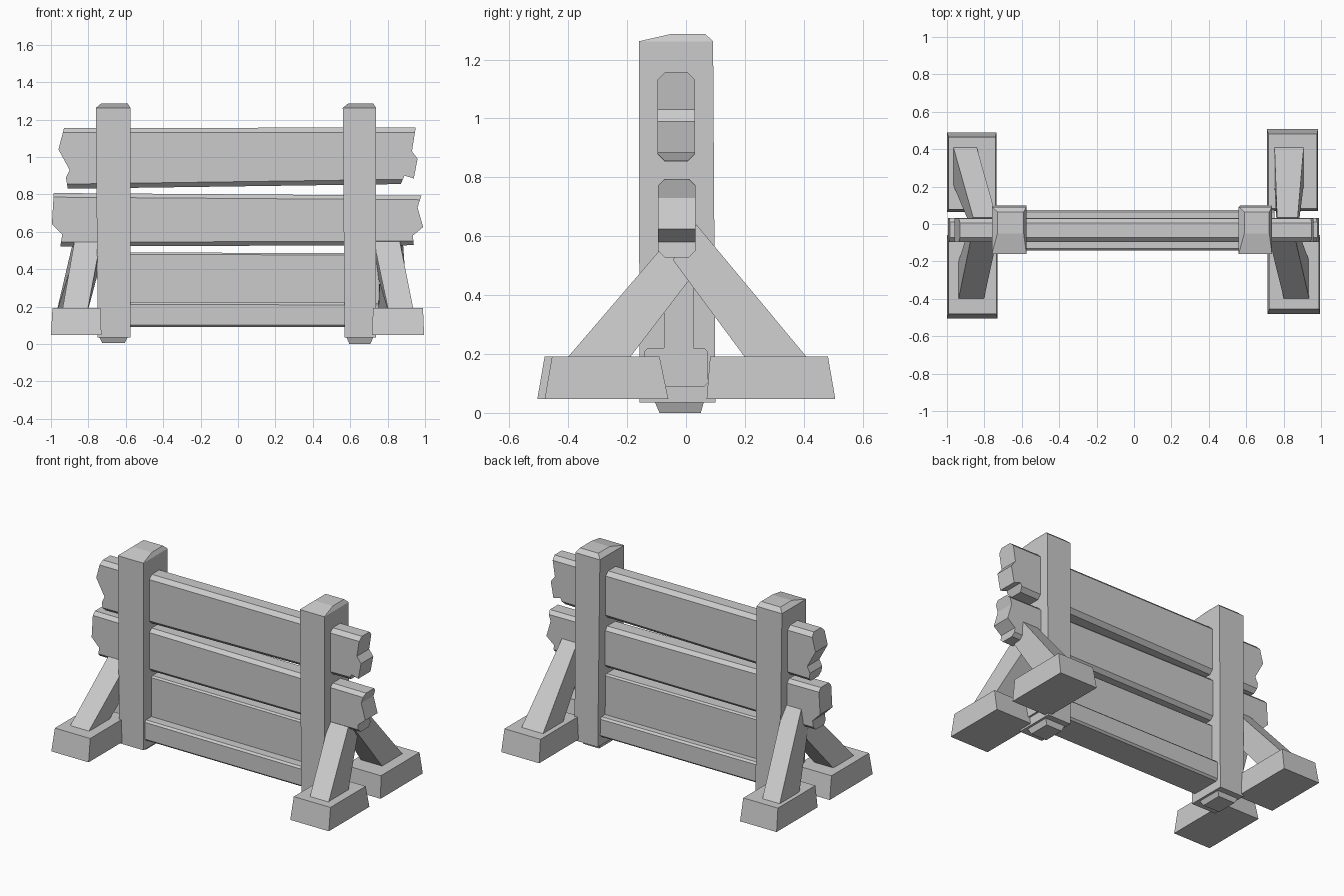
import bpy, bmesh

if "Cube" in bpy.data.objects:
    bpy.data.objects.remove(bpy.data.objects["Cube"])


def finish(name, bm):
    bmesh.ops.recalc_face_normals(bm, faces=bm.faces)
    mesh = bpy.data.meshes.new(name)
    bm.to_mesh(mesh)
    bm.free()
    ob = bpy.data.objects.new(name, mesh)
    bpy.context.collection.objects.link(ob)
    return ob


def loft(name, rings):
    """Skin a stack of equal-length point rings and cap both ends."""
    bm = bmesh.new()
    vs = [[bm.verts.new(p) for p in r] for r in rings]
    n = len(vs[0])
    for a, b in zip(vs, vs[1:]):
        for i in range(n):
            j = (i + 1) % n
            bm.faces.new((a[i], a[j], b[j], b[i]))
    bm.faces.new(vs[0])
    bm.faces.new(vs[-1])
    return finish(name, bm)


def rect(x0, x1, y0, y1, z):
    return [(x0, y0, z), (x1, y0, z), (x1, y1, z), (x0, y1, z)]


def plank(name, outline, y0, y1, chamfer):
    """Extrude a front outline through y, then chamfer the long edges."""
    bm = bmesh.new()
    face = bm.faces.new([bm.verts.new((x, y0, z)) for x, z in outline])
    ext = bmesh.ops.extrude_face_region(bm, geom=[face], use_keep_orig=True)
    for v in ext['geom']:
        if isinstance(v, bmesh.types.BMVert):
            v.co.y = y1
    bmesh.ops.recalc_face_normals(bm, faces=bm.faces)
    long_edges = [e for e in bm.edges if e.calc_length() > 1]
    bmesh.ops.bevel(bm, geom=long_edges, offset=chamfer, segments=1,
                    affect='EDGES', clamp_overlap=True)
    return finish(name, bm)


# upright posts: small foot nub, shaft and peaked cap in one skin
for side, x0, x1 in (("left", -.76, -.575), ("right", .56, .738)):
    loft(side + "_post", [
        rect(x0 + .035, x1 - .03, -.09, .05, 0.005 if side == "left" else 0),
        rect(x0 + .02, x1 - .015, -.105, .06, .035),
        rect(x0 + .01, x1, -.158, .1, .035),
        rect(x0, x1, -.16, .092, 1.262),
        rect(x0 + .03, x1 - .015, -.05, .065, 1.287)])

# splintered upper boards
plank("top_board", [
    (-.93, 1.155), (-.96, 1.04), (-.90, .93), (-.92, .89), (-.91, .83),
    (.87, .855), (.89, .90), (.94, .885), (.96, .99), (.93, 1.03), (.95, 1.157)],
    -.097, .03, .025)
plank("middle_board", [
    (-.985, .807), (-.995, .64), (-.94, .585), (-.95, .522),
    (.94, .528), (.935, .58), (.99, .625), (.96, .73), (.98, .793)],
    -.095, .032, .022)

# lower boards held between the posts
plank("lower_board", [(-.75, .49), (-.75, .21), (.75, .21), (.75, .485)],
      -.075, .025, .01)
plank("bottom_rail", [(-.75, .225), (-.75, .09), (.75, .09), (.75, .22)],
      -.143, .075, .012)

# ground blocks, slightly narrower at the top
feet = {"left_front_foot": (-1, -.73, -.505, -.06),
        "left_back_foot": (-1, -.735, .065, .49),
        "right_front_foot": (.715, .995, -.48, -.06),
        "right_back_foot": (.71, .985, .07, .507)}
for name, (x0, x1, y0, y1) in feet.items():
    front = y0 < 0
    loft(name, [rect(x0, x1, y0, y1, .047),
                rect(x0 + .008, x1 - .006, y0 + (.025 if front else .012),
                     y1 - (.03 if front else .025), .192)])

# leaning braces: side profile in (y, z), bottom and top x ranges
front_side = [(-.435, .15), (-.22, .15), (.01, .45), (-.07, .575)]
back_side = [(.443, .15), (.229, .15), (-.045, .52), (.035, .64)]
braces = {"left_front_brace": (front_side, (-.945, -.81), (-.87, -.73)),
          "left_back_brace": (back_side, (-.975, -.85), (-.86, -.735)),
          "right_front_brace": (front_side, (.81, .945), (.72, .86)),
          "right_back_brace": (back_side, (.75, .91), (.765, .875))}
for name, (prof, low, high) in braces.items():
    (oy, oz), (iy, iz), (ty, tz), (uy, uz) = prof
    loft(name, [
        [(low[0], oy, oz), (low[1], oy, oz), (low[1], iy, iz), (low[0], iy, iz)],
        [(high[0], uy, uz), (high[1], uy, uz), (high[1], ty, tz), (high[0], ty, tz)]])
